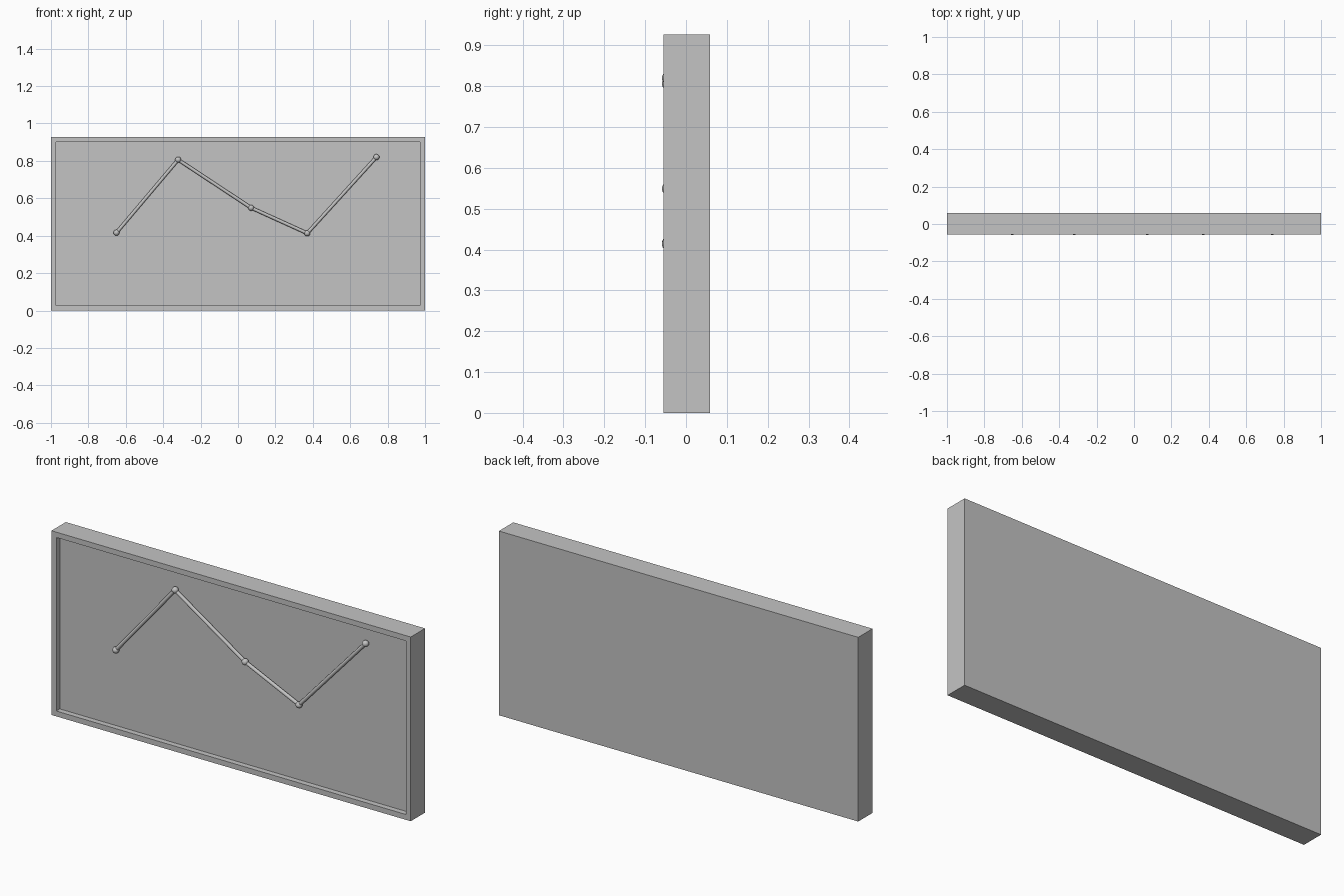
import bpy
import bmesh
import math
from mathutils import Vector

cube = bpy.data.objects.get("Cube")
if cube:
    bpy.data.objects.remove(cube, do_unlink=True)

HEIGHT = 0.927
FRONT, BACK = -0.055, 0.059
RIM, RECESS = 0.038, 0.028
BALL_R, ROD_R = 0.016, 0.009
BALL_Y = FRONT + RECESS - BALL_R
POINTS = [(-0.65, 0.416), (-0.32, 0.806), (0.07, 0.549), (0.37, 0.413), (0.74, 0.82)]

# Single grey finish
grey = bpy.data.materials.new("grey")
grey.use_nodes = True
colour = (0.55, 0.55, 0.55, 1)
grey.diffuse_color = colour
grey.node_tree.nodes["Principled BSDF"].inputs["Base Color"].default_value = colour


def add_object(name, bm):
    mesh = bpy.data.meshes.new(name)
    bm.to_mesh(mesh)
    bm.free()
    mesh.materials.append(grey)
    obj = bpy.data.objects.new(name, mesh)
    bpy.context.collection.objects.link(obj)
    return obj


def smooth(obj):
    bpy.ops.object.select_all(action="DESELECT")
    obj.select_set(True)
    bpy.context.view_layer.objects.active = obj
    bpy.ops.object.shade_smooth_by_angle(angle=math.radians(40))


# Board: a slab whose front is inset and pushed back to leave a rim
bm = bmesh.new()
bmesh.ops.create_cube(bm, size=1)
bmesh.ops.scale(bm, vec=(2, BACK - FRONT, HEIGHT), verts=bm.verts)
bmesh.ops.translate(bm, vec=(0, (FRONT + BACK) / 2, HEIGHT / 2), verts=bm.verts)
front = min(bm.faces, key=lambda f: f.calc_center_median().y)
bmesh.ops.inset_region(bm, faces=[front], thickness=RIM)
panel = bmesh.ops.extrude_discrete_faces(bm, faces=[front])["faces"][0]
bmesh.ops.translate(bm, vec=(0, RECESS, 0), verts=panel.verts)
bmesh.ops.recalc_face_normals(bm, faces=bm.faces)
add_object("framed_board", bm)

# Chart markers
spots = [Vector((x, BALL_Y, z)) for x, z in POINTS]
for i, spot in enumerate(spots):
    bm = bmesh.new()
    bmesh.ops.create_uvsphere(bm, u_segments=24, v_segments=16, radius=BALL_R)
    ball = add_object(f"marker_{i + 1}", bm)
    ball.location = spot
    smooth(ball)

# Rods joining neighbouring markers
for i, (a, b) in enumerate(zip(spots, spots[1:])):
    bm = bmesh.new()
    bmesh.ops.create_cone(bm, cap_ends=True, segments=24, radius1=ROD_R,
                          radius2=ROD_R, depth=(b - a).length)
    rod = add_object(f"rod_{i + 1}", bm)
    rod.location = (a + b) / 2
    rod.rotation_euler = (b - a).to_track_quat("Z", "Y").to_euler()
    smooth(rod)
